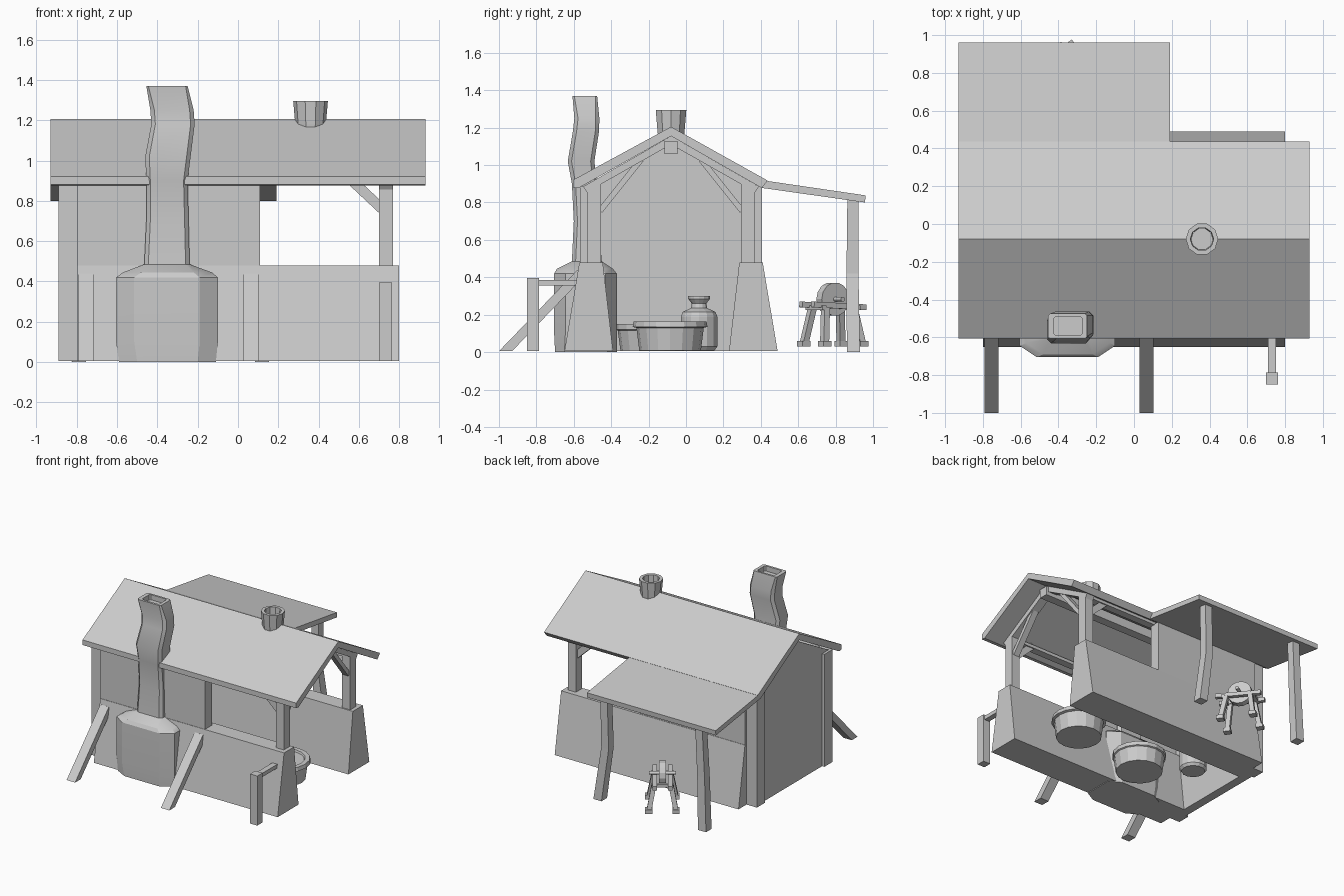
import bpy, bmesh, math
from mathutils import Vector, Matrix

RIDGE = -0.08  # y of the ridge line


def make(name, verts, faces, smooth=False):
    me = bpy.data.meshes.new(name)
    me.from_pydata([tuple(v) for v in verts], [], faces)
    bm = bmesh.new()
    bm.from_mesh(me)
    bmesh.ops.recalc_face_normals(bm, faces=bm.faces)
    bm.to_mesh(me)
    bm.free()
    ob = bpy.data.objects.new(name, me)
    bpy.context.collection.objects.link(ob)
    if smooth:
        bpy.ops.object.select_all(action='DESELECT')
        ob.select_set(True)
        bpy.context.view_layer.objects.active = ob
        bpy.ops.object.shade_smooth_by_angle(angle=math.radians(30))
    return ob


def loft(name, rings, smooth=False):
    """Skin a list of equal-length rings, capped at both ends."""
    n = len(rings[0])
    verts = [v for r in rings for v in r]
    faces = [(k * n + i, k * n + (i + 1) % n, (k + 1) * n + (i + 1) % n, (k + 1) * n + i)
             for k in range(len(rings) - 1) for i in range(n)]
    faces += [tuple(range(n)), tuple(range(len(verts) - n, len(verts)))]
    return make(name, verts, faces, smooth)


def prism(name, prof, x0, x1):
    """Extrude a (y, z) profile along x."""
    return loft(name, [[(x, y, z) for y, z in prof] for x in (x0, x1)])


def box(name, x0, x1, y0, y1, z0, z1):
    return prism(name, [(y0, z0), (y1, z0), (y1, z1), (y0, z1)], x0, x1)


def beam(name, p, q, w, d, side=(1, 0, 0)):
    """Square timber from p to q, width w along 'side', depth d across."""
    p, q, s = Vector(p), Vector(q), Vector(side).normalized()
    t = (q - p).normalized().cross(s).normalized()
    sq = [(-1, -1), (1, -1), (1, 1), (-1, 1)]
    return loft(name, [[c + s * a * w / 2 + t * b * d / 2 for a, b in sq] for c in (p, q)])


def lathe(name, x, y, prof, n, smooth=False):
    """Round part from (radius, z) pairs."""
    return loft(name, [[(x + r * math.cos(2 * math.pi * i / n), y + r * math.sin(2 * math.pi * i / n), z)
                        for i in range(n)] for r, z in prof], smooth)


def ring8(x0, x1, y0, y1, z, cx, cy):
    """Rectangle with cut corners."""
    return [(x0 + cx, y0, z), (x1 - cx, y0, z), (x1, y0 + cy, z), (x1, y1 - cy, z),
            (x1 - cx, y1, z), (x0 + cx, y1, z), (x0, y1 - cy, z), (x0, y0 + cy, z)]


# roofs
prism("main_roof", [(-0.605, 0.92), (RIDGE, 1.205), (0.437, 0.917), (0.405, 0.877),
                    (RIDGE, 1.155), (-0.575, 0.877), (-0.605, 0.88)], -0.93, 0.93)
prism("lean_to_roof", [(0.435, 0.915), (0.96, 0.838), (0.957, 0.80), (0.405, 0.878)], -0.93, 0.19)

# walls, posts and braces mirrored about the ridge
for tag, s in (("front", -1), ("back", 1)):
    Y = lambda d: RIDGE + s * d
    prism(tag + "_low_wall", [(Y(0.57), 0.005), (Y(0.31), 0.005), (Y(0.365), 0.48), (Y(0.49), 0.48)], -0.80, 0.80)
    box(tag + "_tall_wall", -0.80, 0.11, Y(0.40), Y(0.487), 0.48, 0.885)
    box(tag + "_corner_post", -0.89, -0.80, Y(0.37), Y(0.47), 0.005, 0.89)
    box(tag + "_post", 0.70, 0.77, Y(0.375), Y(0.45), 0.48, 0.90)
    box(tag + "_plate", -0.80, 0.77, Y(0.38), Y(0.44), 0.88, 0.905)
    prism(tag + "_rafter", [(Y(0), 1.155), (Y(0.47), 0.885), (Y(0.45), 0.855), (Y(0), 1.11)], 0.70, 0.77)
    beam(tag + "_gable_brace", (0.735, Y(0.38), 0.755), (0.735, Y(0.16), 1.03), 0.05, 0.03)
    beam(tag + "_wall_brace", (0.72, Y(0.41), 0.755), (0.56, Y(0.41), 0.905), 0.04, 0.05, (0, 1, 0))
box("ridge_beam", -0.80, 0.79, -0.115, -0.045, 1.06, 1.13)
prism("gable_wall", [(-0.53, 0.005), (0.37, 0.005), (0.37, 0.89), (RIDGE, 1.14), (-0.53, 0.89)], -0.87, -0.80)

# lean-to posts, slightly crooked
for i, xs in enumerate([(0.12, 0.06, 0.07), (-0.79, -0.775, -0.755)]):
    rings = []
    for x, y, z, h in zip(xs, (0.895, 0.89, 0.893), (0.0, 0.42, 0.84), (0.035, 0.032, 0.03)):
        rings.append([(x - h, y - h, z), (x + h, y - h, z), (x + h, y + h, z), (x - h, y + h, z)])
    loft(f"lean_to_post_{i + 1}", rings)

# slanted wall props
for i, x in enumerate((-0.755, 0.065)):
    prism(f"wall_prop_{i + 1}", [(-1.0, 0.005), (-0.93, 0.005), (-0.53, 0.42), (-0.58, 0.44)], x - 0.037, x + 0.037)

# hitching post
box("hitching_post", 0.70, 0.763, -0.85, -0.785, 0.005, 0.395)
box("hitching_rail", 0.71, 0.753, -0.79, -0.57, 0.355, 0.385)

# chimney: wide base, crooked flue, recessed top
R = ring8
loft("chimney", [
    R(-0.59, -0.11, -0.70, -0.37, 0.0, 0.09, 0.05),
    R(-0.605, -0.10, -0.705, -0.37, 0.10, 0.09, 0.06),
    R(-0.605, -0.10, -0.705, -0.37, 0.42, 0.09, 0.06),
    R(-0.57, -0.13, -0.69, -0.39, 0.445, 0.09, 0.06),
    R(-0.465, -0.24, -0.61, -0.45, 0.485, 0.02, 0.02),
    R(-0.455, -0.245, -0.60, -0.47, 0.70, 0.02, 0.02),
    R(-0.455, -0.25, -0.61, -0.475, 0.90, 0.02, 0.02),
    R(-0.46, -0.235, -0.632, -0.49, 1.02, 0.02, 0.02),
    R(-0.43, -0.215, -0.605, -0.465, 1.18, 0.02, 0.02),
    R(-0.435, -0.22, -0.597, -0.463, 1.25, 0.02, 0.02),
    R(-0.455, -0.25, -0.607, -0.475, 1.37, 0.01, 0.01),
    R(-0.425, -0.275, -0.59, -0.49, 1.37, 0.01, 0.01),
    R(-0.425, -0.275, -0.59, -0.49, 1.33, 0.01, 0.01)], True)

# roof vent
lathe("roof_vent", 0.36, RIDGE, [(0.07, 1.13), (0.076, 1.18), (0.086, 1.295), (0.062, 1.295), (0.058, 1.21)], 10)

# things inside: work drum, hearth ring, lidded barrel
lathe("work_drum", 0.45, -0.085, [(0.165, 0.01), (0.18, 0.13), (0.20, 0.135), (0.195, 0.165),
                                  (0.16, 0.165), (0.155, 0.15)], 16)
lathe("hearth_ring", -0.20, -0.18, [(0.17, 0.005), (0.185, 0.115), (0.195, 0.12), (0.195, 0.15),
                                    (0.15, 0.15), (0.14, 0.10)], 16)
lathe("barrel", -0.50, 0.07, [(0.085, 0.01), (0.10, 0.03), (0.10, 0.19), (0.09, 0.215), (0.045, 0.235),
                              (0.04, 0.26), (0.06, 0.285), (0.06, 0.30), (0.045, 0.30), (0.04, 0.28)], 14)

# grindstone on a four-legged frame, turned 35 degrees
M = Matrix.Translation((-0.345, 0.785, 0)) @ Matrix.Rotation(math.radians(35), 4, 'Z')
parts = []
for u in (-1, 1):
    parts.append(beam("grindstone_rail", (u * 0.055, -0.17, 0.255), (u * 0.055, 0.17, 0.24), 0.03, 0.03))
    for v in (-1, 1):
        parts.append(beam("grindstone_leg", (u * 0.06, v * 0.09, 0.24), (u * 0.095, v * 0.12, 0.05), 0.035, 0.035))
        fx, fy = u * 0.097, v * 0.122
        parts.append(box("grindstone_foot", fx - 0.026, fx + 0.026, fy - 0.026, fy + 0.026, 0.03, 0.06))
for v in (-1, 1):
    parts.append(box("grindstone_crossbar", -0.08, 0.08, v * 0.11 - 0.013, v * 0.11 + 0.013, 0.225, 0.25))
circle = [(math.cos(math.pi * i / 7), math.sin(math.pi * i / 7)) for i in range(14)]
for name, r, w in (("grindstone_wheel", 0.09, 0.025), ("grindstone_axle", 0.013, 0.095)):
    parts.append(prism(name, [(r * a, 0.283 + r * b) for a, b in circle], -w, w))
for p in parts:
    p.data.transform(M)
